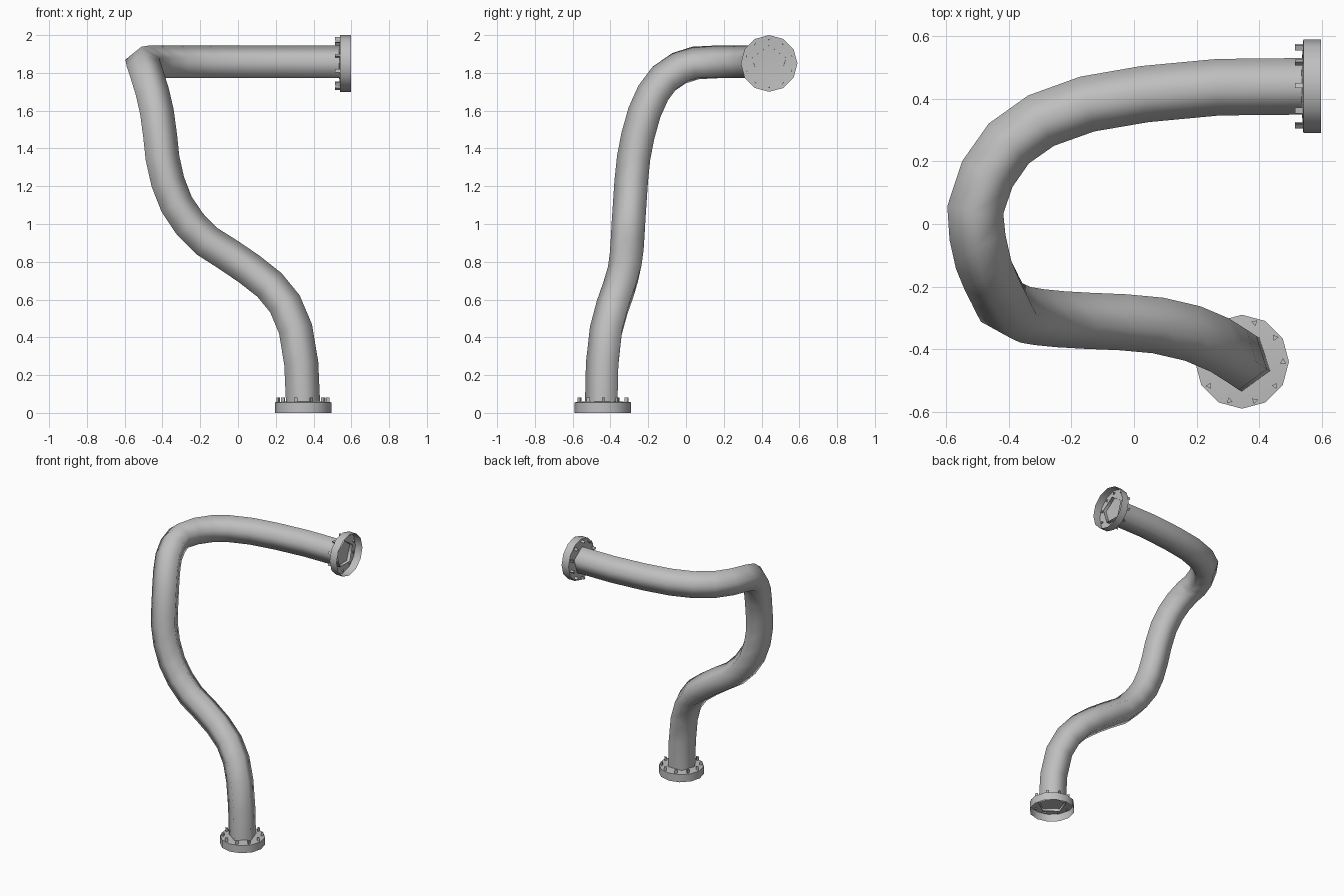
import bpy, bmesh, math
from mathutils import Matrix, Quaternion, Vector

cube = bpy.data.objects.get("Cube")
if cube:
    bpy.data.objects.remove(cube, do_unlink=True)

# One plain grey for the whole pipe
grey = bpy.data.materials.new("plain grey")
grey.use_nodes = True
colour = (0.52, 0.52, 0.52, 1)
grey.diffuse_color = colour
grey.node_tree.nodes["Principled BSDF"].inputs["Base Color"].default_value = colour


def finish(bm, name, matrix=Matrix(), smooth=False):
    mesh = bpy.data.meshes.new(name)
    bm.to_mesh(mesh)
    bm.free()
    mesh.materials.append(grey)
    mesh.transform(matrix)
    for face in mesh.polygons:
        face.use_smooth = smooth
    obj = bpy.data.objects.new(name, mesh)
    bpy.context.collection.objects.link(obj)
    return obj


def bridge(bm, a, b):
    count = len(a)
    for i in range(count):
        j = (i + 1) % count
        bm.faces.new((a[i], a[j], b[j], b[i]))


# Centre line of the bent pipe, from the floor flange to the side flange
path = [Vector(p) for p in (
    (.345, -.44, .04), (.335, -.435, .26), (.305, -.415, .44),
    (.25, -.38, .57), (.168, -.345, .67), (.06, -.32, .755),
    (-.05, -.31, .83), (-.168, -.305, .905), (-.257, -.3, .995),
    (-.328, -.293, 1.1), (-.375, -.285, 1.22), (-.403, -.272, 1.345),
    (-.415, -.25, 1.46), (-.432, -.215, 1.585), (-.455, -.17, 1.685),
    (-.48, -.11, 1.765), (-.498, -.03, 1.82), (-.505, .05, 1.845),
    (-.468, .16, 1.85), (-.4, .257, 1.85), (-.297, .33, 1.85),
    (-.15, .383, 1.85), (.035, .415, 1.85), (.27, .437, 1.85),
    (.56, .44, 1.85))]
SIDES, RADIUS = 5, .095


def tangents(points):
    result = [Vector((0, 0, 1))]
    for a, b, c in zip(points, points[1:], points[2:]):
        result.append(((b - a).normalized() + (c - b).normalized()).normalized())
    return result + [Vector((1, 0, 0))]


# Carry one corner direction along the path without twist
dirs = tangents(path)
ups = [Vector((0, -1, 0))]
for before, after in zip(dirs, dirs[1:]):
    ups.append(before.rotation_difference(after) @ ups[-1])

# Spread the leftover roll so the last ring points a corner straight up
last, goal = ups[-1], Vector((0, 0, 1))
roll = math.atan2(last.cross(goal).dot(dirs[-1]), last.dot(goal))

# Pipe: five-sided rings joined along the path
bm = bmesh.new()
rings = []
for i, (centre, axis, up) in enumerate(zip(path, dirs, ups)):
    start = roll * i / (len(path) - 1)
    rings.append([
        bm.verts.new(centre + RADIUS * (Quaternion(axis, start + math.tau * k / SIDES) @ up))
        for k in range(SIDES)])
for a, b in zip(rings, rings[1:]):
    bridge(bm, a, b)
finish(bm, "bent_pipe", smooth=True)


def ring(bm, radius, z, sides=12):
    return [bm.verts.new((radius * math.cos(math.tau * k / sides),
                          radius * math.sin(math.tau * k / sides), z))
            for k in range(sides)]


def add_flange(prefix, matrix):
    # Open cup with a slightly domed plate
    bm = bmesh.new()
    foot, rim = ring(bm, .15, 0), ring(bm, .15, .056)
    bridge(bm, foot, rim)
    tip = bm.verts.new((0, 0, .067))
    for i in range(len(rim)):
        bm.faces.new((rim[i], rim[(i + 1) % len(rim)], tip))
    flange = finish(bm, prefix + "_flange", matrix)
    bpy.ops.object.select_all(action="DESELECT")
    flange.select_set(True)
    bpy.context.view_layer.objects.active = flange
    bpy.ops.object.shade_smooth_by_angle(angle=math.radians(35))

    # Ten small three-sided bolts around the plate
    bm = bmesh.new()
    for k in range(10):
        turn = Matrix.Rotation(math.tau * k / 10, 4, "Z")
        bmesh.ops.create_cone(
            bm, cap_ends=True, segments=3, radius1=.011, radius2=.011, depth=.033,
            matrix=turn @ Matrix.Translation((.131, 0, .066)))
    finish(bm, prefix + "_bolts", matrix)


add_flange("floor", Matrix.Translation((.345, -.44, 0)))
add_flange("side", Matrix.Translation((.597, .44, 1.85)) @ Matrix.Rotation(-math.pi / 2, 4, "Y"))
